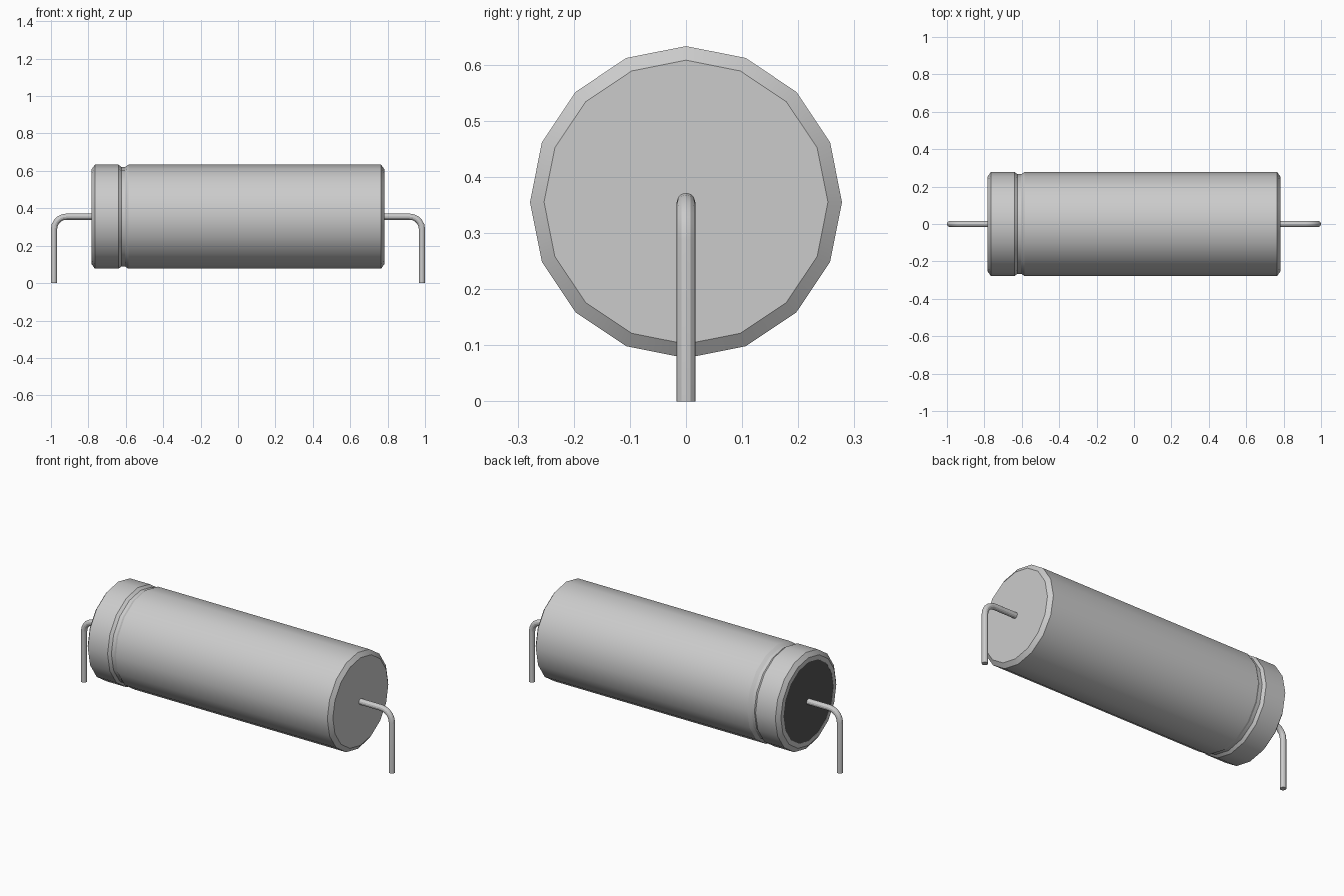
import bpy, bmesh, math

cube = bpy.data.objects.get("Cube")
if cube:
    bpy.data.objects.remove(cube, do_unlink=True)

AXIS_Z = 0.355


def material(name, value):
    mat = bpy.data.materials.new(name)
    mat.use_nodes = True
    colour = (value, value, value, 1)
    mat.diffuse_color = colour
    mat.node_tree.nodes["Principled BSDF"].inputs["Base Color"].default_value = colour
    return mat


metal = material("light grey metal", 0.6)
rubber = material("dark grey rubber", 0.09)


def skin(name, rings, mat, caps=True):
    """Join successive rings of points into a closed, smooth-shaded part."""
    bm = bmesh.new()
    loops = [[bm.verts.new(p) for p in ring] for ring in rings]
    n = len(loops[0])
    for a, b in zip(loops, loops[1:]):
        for i in range(n):
            j = (i + 1) % n
            bm.faces.new((a[i], a[j], b[j], b[i]))
    if caps:
        bm.faces.new(loops[0])
        bm.faces.new(loops[-1])
    bmesh.ops.recalc_face_normals(bm, faces=bm.faces)
    mesh = bpy.data.meshes.new(name)
    bm.to_mesh(mesh)
    bm.free()
    mesh.materials.append(mat)
    obj = bpy.data.objects.new(name, mesh)
    bpy.context.collection.objects.link(obj)
    bpy.ops.object.select_all(action="DESELECT")
    obj.select_set(True)
    bpy.context.view_layer.objects.active = obj
    bpy.ops.object.shade_smooth_by_angle(angle=math.radians(28))
    return obj


def lathe(name, profile, mat, sides):
    """Revolve (x, radius) points about the long axis."""
    angles = [2 * math.pi * i / sides for i in range(sides)]
    rings = [[(x, r * math.sin(a), AXIS_Z + r * math.cos(a)) for a in angles]
             for x, r in profile]
    return skin(name, rings, mat)


# Can with chamfered ends, a crimp groove and a shallow recess at the left end
lathe("can", [(-0.778, 0.228), (-0.783, 0.228), (-0.783, 0.253), (-0.765, 0.278),
              (-0.639, 0.278), (-0.623, 0.266), (-0.604, 0.266), (-0.586, 0.278),
              (0.765, 0.278), (0.783, 0.253)], metal, 16)

# Rubber seal filling the recess
lathe("end_seal", [(-0.782, 0.228), (-0.775, 0.228)], rubber, 16)


# Bent wire leads, one at each end
def lead(name, side, radius=0.0165, bend=0.066, sides=12, steps=5):
    cx, cz = 0.9835 - bend, AXIS_Z - bend
    path = [(0.77, AXIS_Z, 0)]
    for i in range(steps + 1):
        a = math.pi / 2 * i / steps
        path.append((cx + bend * math.sin(a), cz + bend * math.cos(a), a))
    path.append((0.9835, 0, math.pi / 2))
    rings = []
    for x, z, a in path:
        ring = []
        for k in range(sides):
            t = 2 * math.pi * k / sides
            u = radius * math.cos(t)
            ring.append((side * (x + u * math.sin(a)), radius * math.sin(t),
                         z + u * math.cos(a)))
        rings.append(ring)
    skin(name, rings, metal)


lead("left_lead", 1)
lead("right_lead", -1)
